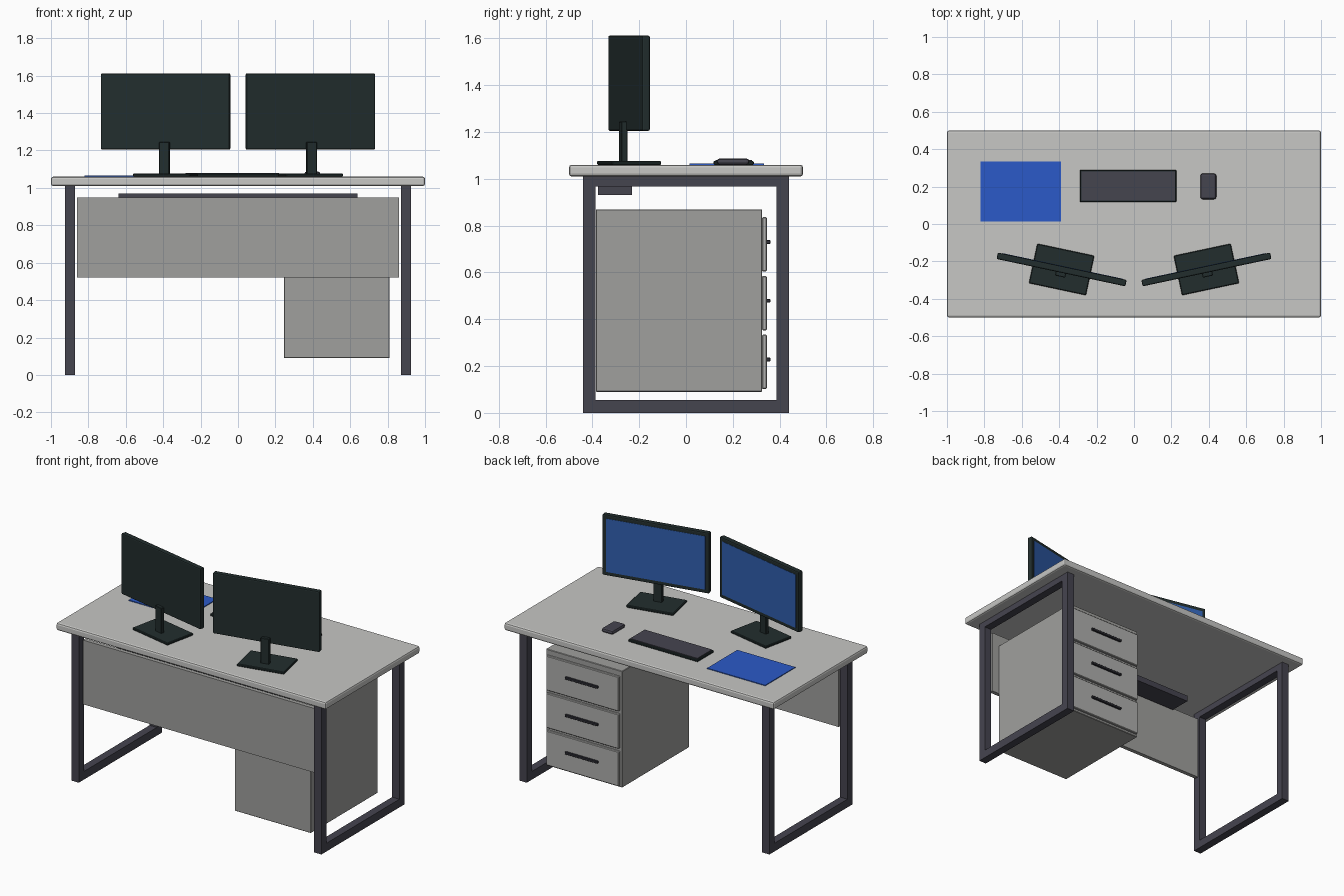
import bpy, bmesh, math
from mathutils import Matrix, Vector

if "Cube" in bpy.data.objects:
    bpy.data.objects.remove(bpy.data.objects["Cube"])


def mat(name, r, g, b):
    m = bpy.data.materials.new(name)
    m.diffuse_color = (r, g, b, 1)
    m.use_nodes = True
    m.node_tree.nodes["Principled BSDF"].inputs["Base Color"].default_value = m.diffuse_color
    return m


TOP = mat("light grey laminate", 0.57, 0.57, 0.555)
PANEL = mat("mid grey panel", 0.35, 0.35, 0.34)
DRAWER = mat("drawer grey", 0.43, 0.43, 0.42)
METAL = mat("dark metal", 0.06, 0.058, 0.078)
BLACK = mat("black plastic", 0.016, 0.027, 0.027)
KEYS = mat("dark keys", 0.06, 0.058, 0.078)
HANDLE = mat("handle metal", 0.03, 0.03, 0.04)
SCREEN = mat("screen blue", 0.03, 0.115, 0.43)
MAT = mat("mat blue", 0.024, 0.102, 0.578)


def box(name, x, y, z, material, bevel=0.0, segs=1, frame=Matrix()):
    """Box from (min, max) ranges, optionally bevelled and placed in a frame."""
    bm = bmesh.new()
    bmesh.ops.create_cube(bm, size=1)
    for v in bm.verts:
        v.co = Vector([(r[0] + r[1]) / 2 + c * (r[1] - r[0])
                       for r, c in zip((x, y, z), v.co)])
    if bevel:
        bmesh.ops.bevel(bm, geom=bm.edges[:], offset=bevel, segments=segs,
                        profile=0.5, affect='EDGES')
    bm.transform(frame)
    me = bpy.data.meshes.new(name)
    bm.to_mesh(me)
    bm.free()
    me.materials.append(material)
    ob = bpy.data.objects.new(name, me)
    bpy.context.collection.objects.link(ob)
    return ob


# Desk top, modesty panel, cable tray
box("desk_top", (-1, 1), (-0.5, 0.5), (1.01, 1.06), TOP, 0.012, 2)
box("modesty_panel", (-0.86, 0.86), (-0.415, -0.388), (0.52, 0.95), PANEL)
box("cable_tray", (-0.64, 0.64), (-0.375, -0.23), (0.93, 0.97), METAL)

# Rectangular leg frames
for side, s in (("left", -1), ("right", 1)):
    x = sorted((s * 0.872, s * 0.926))
    box(side + "_front_leg", x, (-0.44, -0.386), (0, 1.01), METAL)
    box(side + "_back_leg", x, (0.386, 0.44), (0, 1.01), METAL)
    box(side + "_foot_bar", x, (-0.386, 0.386), (0, 0.055), METAL)
    box(side + "_top_bar", x, (-0.386, 0.386), (0.968, 1.01), METAL)

# Drawer cabinet
box("drawer_cabinet", (0.245, 0.81), (-0.385, 0.325), (0.09, 0.87), PANEL, 0.003)
for i in range(3):
    z = 0.102 + i * 0.251
    box(f"drawer_front_{i}", (0.258, 0.797), (0.325, 0.345), (z, z + 0.232),
        DRAWER, 0.004)
    c = z + 0.126
    box(f"drawer_handle_{i}", (0.407, 0.648), (0.345, 0.36), (c - 0.008, c + 0.008),
        HANDLE, 0.002)

# Two angled monitors with screens facing +y
for side, s in (("left", -1), ("right", 1)):
    f = Matrix.Translation((s * 0.387, -0.243, 0)) @ Matrix.Rotation(
        math.radians(12 * s), 4, 'Z')
    box(side + "_monitor", (-0.352, 0.352), (-0.0175, 0.0175), (1.205, 1.612),
        BLACK, 0.007, 2, f)
    box(side + "_screen", (-0.328, 0.328), (0.016, 0.0195), (1.23, 1.587),
        SCREEN, frame=f)
    box(side + "_neck", (-0.028, 0.028), (-0.039, -0.012), (1.07, 1.245),
        BLACK, 0.003, 1, f)
    box(side + "_monitor_base", (-0.156, 0.156), (-0.108, 0.108), (1.06, 1.076),
        BLACK, 0.004, 1, f)

# Keyboard, mouse, desk mat
box("keyboard", (-0.29, 0.227), (0.117, 0.29), (1.06, 1.076), BLACK, 0.004)
box("keyboard_keys", (-0.281, 0.218), (0.126, 0.281), (1.075, 1.081), KEYS)
box("mouse", (0.355, 0.44), (0.132, 0.27), (1.06, 1.087), KEYS, 0.012, 2)
box("desk_mat", (-0.82, -0.39), (0.014, 0.333), (1.06, 1.065), MAT)
